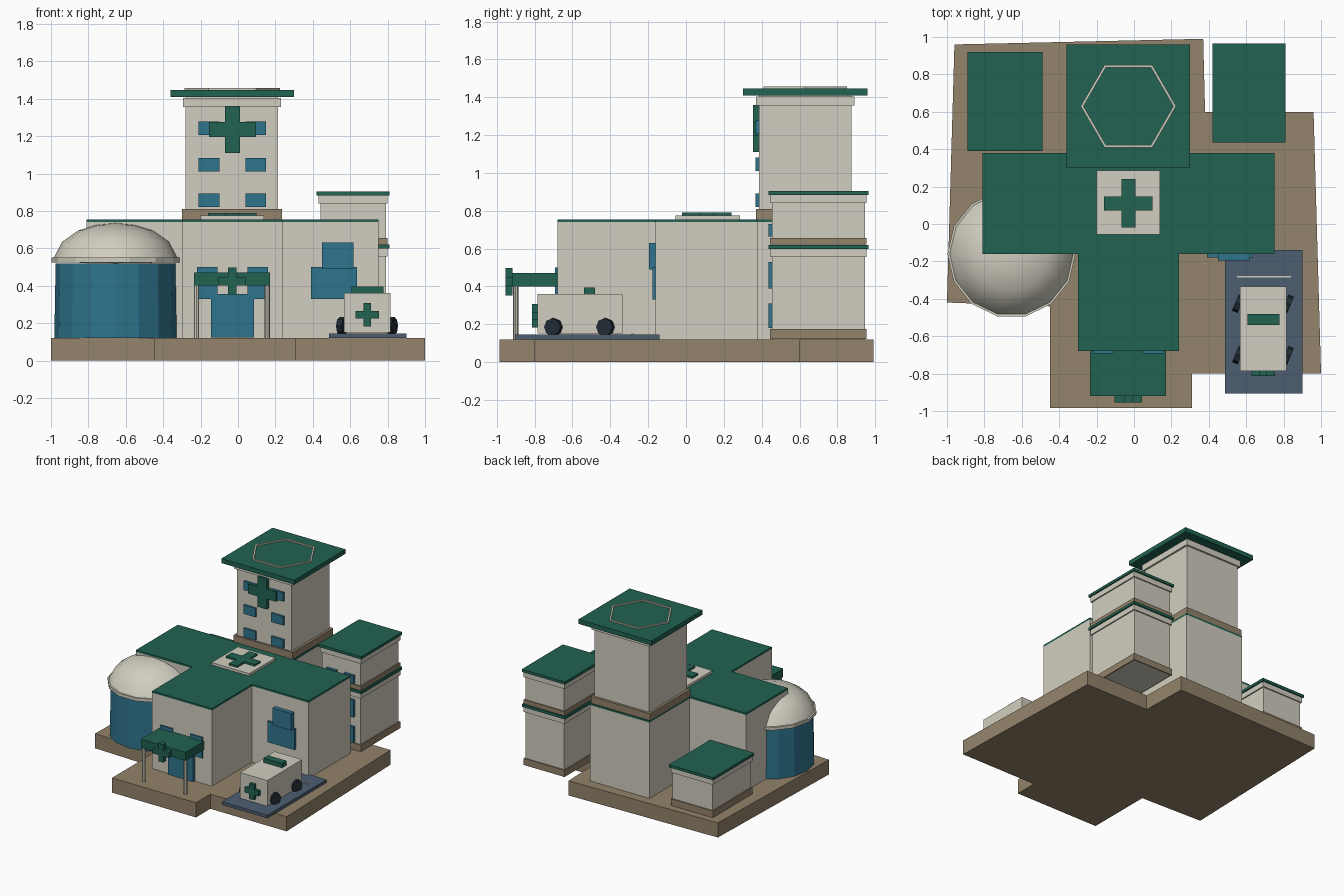
import bpy, bmesh, math

if "Cube" in bpy.data.objects:
    bpy.data.objects.remove(bpy.data.objects["Cube"])


def material(name, rgb):
    m = bpy.data.materials.new(name)
    m.diffuse_color = tuple((c / 255) ** 2.2 for c in rgb) + (1,)
    m.use_nodes = True
    m.node_tree.nodes["Principled BSDF"].inputs["Base Color"].default_value = m.diffuse_color
    return m


CREAM = material("cream", (208, 205, 190))
GREEN = material("green", (38, 98, 82))
TEAL = material("teal", (50, 116, 140))
BROWN = material("brown", (146, 130, 106))
SLATE = material("slate", (78, 94, 112))
DARK = material("dark", (38, 48, 56))


def finish(name, bm, mat):
    bmesh.ops.recalc_face_normals(bm, faces=bm.faces)
    me = bpy.data.meshes.new(name)
    bm.to_mesh(me)
    bm.free()
    me.materials.append(mat)
    ob = bpy.data.objects.new(name, me)
    bpy.context.collection.objects.link(ob)
    return ob


def prism(name, outline, z0, z1, mat):
    """Extrude an xy outline from z0 to z1."""
    bm = bmesh.new()
    face = bm.faces.new([bm.verts.new((x, y, z0)) for x, y in outline])
    ext = bmesh.ops.extrude_face_region(bm, geom=[face])["geom"]
    for v in ext:
        if isinstance(v, bmesh.types.BMVert):
            v.co.z = z1
    return finish(name, bm, mat)


def box(name, x0, x1, y0, y1, z0, z1, mat):
    return prism(name, [(x0, y0), (x1, y0), (x1, y1), (x0, y1)], z0, z1, mat)


def lathe(name, cx, cy, profile, n, mat):
    """Spin an (r, z) profile around a vertical axis."""
    bm = bmesh.new()
    vs = [bm.verts.new((r, 0, z)) for r, z in profile]
    es = [bm.edges.new(p) for p in zip(vs, vs[1:])]
    bmesh.ops.spin(bm, geom=vs + es, axis=(0, 0, 1), cent=(0, 0, 0),
                   angle=2 * math.tau / 2, steps=n, use_duplicate=False)
    bmesh.ops.remove_doubles(bm, verts=bm.verts, dist=0.0005)
    ob = finish(name, bm, mat)
    ob.location = (cx, cy, 0)
    return ob


def cross(name, loc, reach, width, depth, upright):
    """Plus-shaped plate; upright ones face -y."""
    a, w = reach, width / 2
    pts = [(w, w), (w, a), (-w, a), (-w, w), (-a, w), (-a, -w),
           (-w, -w), (-w, -a), (w, -a), (w, -w), (a, -w), (a, w)]
    ob = prism(name, pts, 0, depth, GREEN)
    ob.location = loc
    if upright:
        ob.rotation_euler.x = math.pi / 2
    return ob


def storey(name, x0, x1, y0, y1, z0, base_top, wall_top):
    """Annex floor: skirting, wall, trim and green roof slab."""
    for part, g, a, b, m in (("wall", 0, z0, wall_top, CREAM),
                             ("skirting", 0.01, z0 + 0.001, base_top, BROWN),
                             ("trim", 0.01, wall_top, wall_top + 0.043, CREAM),
                             ("roof", 0.02, wall_top + 0.043, wall_top + 0.065, GREEN)):
        box(f"{name}_{part}", x0 - g, x1 + g, y0 - g, y1 + g, a, b, m)


# Ground slab
prism("ground_slab", [(-0.96, 0.96), (0.37, 0.99), (0.38, 0.6), (0.96, 0.6), (1, -0.8),
                      (0.31, -0.8), (0.31, -0.985), (-0.45, -0.985), (-0.45, -0.44),
                      (-1, -0.42)], 0, 0.12, BROWN)

# Cross-shaped main building and its roof
plan = [(-0.3, -0.68), (0.24, -0.68), (0.24, -0.16), (0.75, -0.16), (0.75, 0.38), (0.24, 0.38),
        (0.24, 0.9), (-0.3, 0.9), (-0.3, 0.38), (-0.81, 0.38), (-0.81, -0.16), (-0.3, -0.16)]
prism("main_walls", plan, 0.12, 0.74, CREAM)
prism("main_roof", plan, 0.74, 0.755, GREEN)
box("roof_panel", -0.2, 0.14, -0.055, 0.285, 0.755, 0.775, CREAM)
cross("roof_cross", (-0.03, 0.11, 0.775), 0.13, 0.075, 0.015, False)

# Tower
box("tower_skirting", -0.3, 0.235, 0.37, 0.895, 0.755, 0.81, BROWN)
box("tower_walls", -0.28, 0.215, 0.385, 0.875, 0.81, 1.36, CREAM)
box("tower_trim", -0.295, 0.23, 0.37, 0.89, 1.355, 1.405, CREAM)
box("tower_roof", -0.36, 0.3, 0.3, 0.96, 1.41, 1.447, GREEN)
box("tower_roof_core", -0.28, 0.215, 0.385, 0.875, 1.405, 1.41, CREAM)
cross("tower_cross", (-0.03, 0.386, 1.235), 0.125, 0.08, 0.033, True)
for i, z in enumerate((0.82, 1.01, 1.205)):
    for j, x in enumerate((-0.21, 0.04)):
        box(f"tower_window_{i}_{j}", x, x + 0.11, 0.368, 0.39, z, z + 0.072, TEAL)

# Hexagonal landing ring on the tower
lathe("landing_ring", -0.03, 0.63, [(0.255, 1.446), (0.255, 1.457), (0.24, 1.457),
                                    (0.24, 1.446), (0.255, 1.446)], 6, CREAM)

# Rear annexes
storey("right_annex_lower", 0.44, 0.79, 0.455, 0.945, 0.12, 0.175, 0.555)
storey("right_annex_upper", 0.44, 0.79, 0.455, 0.945, 0.62, 0.655, 0.84)
storey("left_annex", -0.87, -0.51, 0.41, 0.9, 0.12, 0.175, 0.39)
for i, (a, b) in enumerate(((0.18, 0.31), (0.39, 0.53), (0.665, 0.73))):
    for j, x in enumerate((0.49, 0.65)):
        box(f"annex_window_{i}_{j}", x, x + 0.09, 0.435, 0.457, a, b, TEAL)

# Round tank with rim and dome
lathe("tank", -0.655, -0.16, [(0, 0.12), (0.327, 0.12), (0.32, 0.52), (0, 0.52)], 16, TEAL)
lathe("tank_rim", -0.655, -0.16, [(0, 0.52), (0.342, 0.525), (0.342, 0.55), (0, 0.55)], 14, CREAM)
dome = lathe("tank_dome", -0.655, -0.16, [(0.33, 0.55), (0.285, 0.635), (0.2, 0.695),
                                         (0.1, 0.725), (0, 0.735)], 14, CREAM)
for p in dome.data.polygons:
    p.use_smooth = True

# Entrance: canopy, posts, door and windows
box("canopy", -0.235, 0.17, -0.92, -0.68, 0.4, 0.47, GREEN)
cross("canopy_cross", (-0.03, -0.918, 0.425), 0.073, 0.045, 0.037, True)
for i, x in enumerate((-0.222, 0.156)):
    lathe(f"canopy_post_{i}", x, -0.9, [(0, 0.12), (0.014, 0.12), (0.014, 0.41), (0, 0.41)], 8, CREAM)
box("door", -0.145, 0.085, -0.7, -0.68, 0.122, 0.355, TEAL)
for i, x in enumerate((-0.22, 0.05)):
    box(f"entrance_window_{i}", x, x + 0.11, -0.692, -0.67, 0.33, 0.5, TEAL)

# Stepped window on the right wing
box("wing_window_lower", 0.39, 0.635, -0.178, -0.15, 0.33, 0.5, TEAL)
box("wing_window_upper", 0.45, 0.617, -0.195, -0.15, 0.49, 0.63, TEAL)

# Parking pad and emergency van
box("parking_pad", 0.487, 0.9, -0.905, -0.14, 0.12, 0.145, SLATE)
box("parking_line", 0.55, 0.84, -0.287, -0.277, 0.145, 0.15, CREAM)
box("van_body", 0.567, 0.815, -0.785, -0.335, 0.15, 0.36, CREAM)
box("van_light_bar", 0.607, 0.777, -0.54, -0.48, 0.36, 0.395, GREEN)
cross("van_cross", (0.691, -0.78, 0.245), 0.062, 0.042, 0.033, True)
for i, x in enumerate((0.542, 0.808)):
    for j, y in enumerate((-0.695, -0.42)):
        wheel = lathe(f"van_wheel_{i}_{j}", x, y, [(0, 0), (0.047, 0), (0.047, 0.032), (0, 0.032)], 8, DARK)
        wheel.location.z = 0.185
        wheel.rotation_euler = (math.pi / 8, math.pi / 2, 0)
